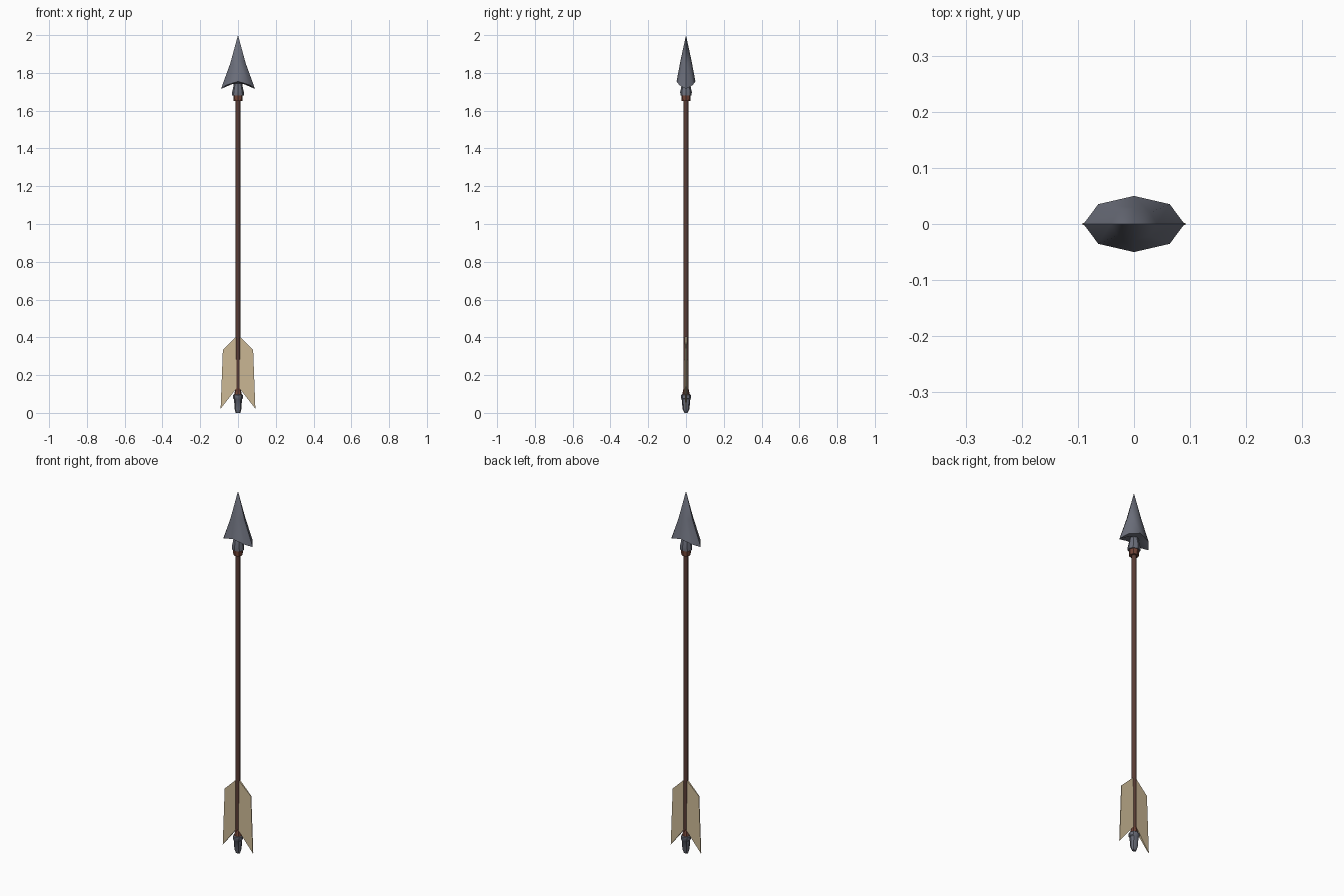
import bpy, bmesh, math

if "Cube" in bpy.data.objects:
    bpy.data.objects.remove(bpy.data.objects["Cube"])

SIDES = 8


def material(name, rgb):
    m = bpy.data.materials.new(name)
    m.diffuse_color = (*rgb, 1)
    m.use_nodes = True
    m.node_tree.nodes["Principled BSDF"].inputs["Base Color"].default_value = m.diffuse_color
    return m


steel = material("steel", (0.15, 0.16, 0.20))
wood = material("wood", (0.10, 0.045, 0.035))
copper = material("copper", (0.17, 0.06, 0.04))
feather = material("feather", (0.60, 0.48, 0.30))


def finish(bm, name, mat, angle=40):
    bmesh.ops.recalc_face_normals(bm, faces=bm.faces)
    me = bpy.data.meshes.new(name)
    bm.to_mesh(me)
    bm.free()
    me.materials.append(mat)
    ob = bpy.data.objects.new(name, me)
    bpy.context.collection.objects.link(ob)
    bpy.ops.object.select_all(action='DESELECT')
    bpy.context.view_layer.objects.active = ob
    ob.select_set(True)
    bpy.ops.object.shade_smooth_by_angle(angle=math.radians(angle))
    return ob


def loft(name, rings, mat, angle=40):
    """Skin rings of (z, x radius, y radius, drop at the x sides)."""
    bm = bmesh.new()
    loops = []
    for z, rx, ry, drop in rings:
        if rx == 0:
            loops.append([bm.verts.new((0, 0, z))] * SIDES)
            continue
        ring = []
        for i in range(SIDES):
            c = math.cos(math.tau * i / SIDES)
            s = math.sin(math.tau * i / SIDES)
            ring.append(bm.verts.new((rx * c, ry * s, z - drop * c * c)))
        loops.append(ring)
    for a, b in zip(loops, loops[1:]):
        for i in range(SIDES):
            j = (i + 1) % SIDES
            bm.faces.new(list(dict.fromkeys((a[i], a[j], b[j], b[i]))))
    for end in (loops[0], loops[-1]):
        if end[0] is not end[1]:
            bm.faces.new(end)
    return finish(bm, name, mat, angle)


# Barbed head, hollowed slightly underneath
loft("arrow_head", [(2.0, 0, 0, 0), (1.865, 0.041, 0.029, 0.015),
                    (1.755, 0.09, 0.05, 0.04), (1.745, 0.03, 0.025, 0.0),
                    (1.745, 0, 0, 0)], steel, 50)

# Flared socket and copper collar below the head
loft("head_socket", [(1.75, 0.022, 0.022, 0), (1.725, 0.025, 0.025, 0),
                     (1.70, 0.031, 0.031, 0), (1.68, 0.033, 0.029, 0)], steel)
loft("head_collar", [(1.685, 0.025, 0.025, 0), (1.65, 0.024, 0.024, 0)], copper)

# Shaft
loft("shaft", [(1.67, 0.012, 0.012, 0), (0.06, 0.012, 0.012, 0)], wood, 60)

# Nock with its band and small collar
loft("nock_collar", [(0.13, 0.013, 0.013, 0), (0.095, 0.021, 0.021, 0)], copper)
loft("nock", [(0.098, 0.022, 0.022, 0), (0.095, 0.026, 0.026, 0),
              (0.077, 0.026, 0.026, 0), (0.073, 0.021, 0.023, 0),
              (0.02, 0.018, 0.018, 0), (0.0, 0.012, 0.008, 0)], steel)

# Pair of feather vanes: thick at the shaft, thin at the outer edge
for side, label in ((-1, "left"), (1, "right")):
    bm = bmesh.new()
    profile = [(0.0, 0.412, 0.006), (0.08, 0.335, 0.002),
               (0.092, 0.022, 0.002), (0.0, 0.14, 0.009)]
    front, back = [[bm.verts.new((side * x, k * t, z)) for x, z, t in profile]
                   for k in (-1, 1)]
    bm.faces.new(front)
    bm.faces.new(back)
    for i in range(4):
        j = (i + 1) % 4
        bm.faces.new((front[i], front[j], back[j], back[i]))
    finish(bm, label + "_vane", feather)
